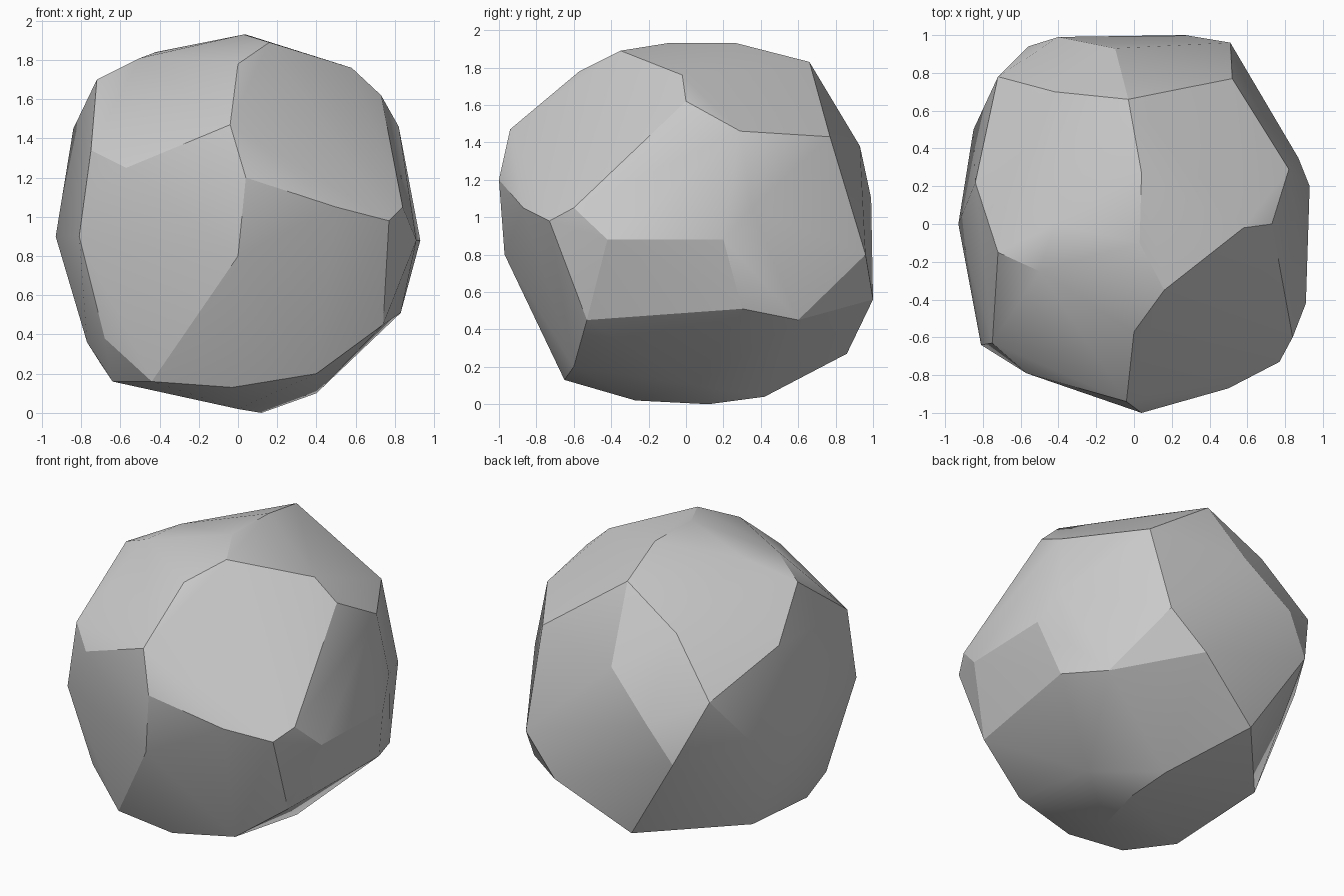
import bpy, bmesh, math

# Corner points of the chipped boulder, grouped by area
crown = [(.03, -.1, 1.93), (.04, .27, 1.93), (.16, -.35, 1.89), (0, -.57, 1.78),
         (.58, -.02, 1.76), (-.03, .66, 1.83), (-.42, .7, 1.6), (-.42, 0, 1.84),
         (-.5, -.25, 1.81)]
shoulder = [(.73, 0, 1.62), (.82, .29, 1.46), (.52, .77, 1.43), (-.1, .93, 1.38),
            (-.72, .78, 1.25), (-.84, .22, 1.45), (-.72, -.15, 1.70),
            (-.75, -.63, 1.34), (-.57, -.79, 1.25), (-.04, -.94, 1.47)]
belly = [(.04, -1, 1.2), (.5, -.87, 1.05), (.77, -.73, .98),
         (.84, -.6, 1.05), (.91, -.42, .88), (.93, .2, .88), (.87, .35, 1.05),
         (.51, .96, .8), (.27, 1, .56), (-.4, .99, 1.1), (-.56, .94, .85),
         (-.85, .5, .9), (-.93, 0, .9), (-.81, -.64, .9), (0, -.97, .8)]
foot = [(.74, -.53, .45), (.83, .3, .51), (.7, .6, .45), (.4, -.6, .2),
        (.4, .05, .1), (.12, .12, 0), (0, -.27, .02), (-.03, -.65, .13),
        (-.44, -.63, .16), (-.64, -.36, .16), (-.68, -.56, .38), (-.77, -.38, .36),
        (-.7, .3, .25), (.1, .42, .04), (-.2, .86, .27)]

# Wrap the points in a closed faceted skin
bm = bmesh.new()
for p in crown + shoulder + belly + foot:
    bm.verts.new(p)
bmesh.ops.convex_hull(bm, input=bm.verts[:])
loose = [v for v in bm.verts if not v.link_faces]
bmesh.ops.delete(bm, geom=loose, context='VERTS')
bmesh.ops.recalc_face_normals(bm, faces=bm.faces[:])
mesh = bpy.data.meshes.new("boulder")
bm.to_mesh(mesh)
bm.free()

# Boulder object, soft within facets and crisp between them
boulder = bpy.data.objects.new("boulder", mesh)
bpy.context.collection.objects.link(boulder)
bpy.context.view_layer.objects.active = boulder
boulder.select_set(True)
bpy.ops.object.shade_smooth_by_angle(angle=math.radians(22))
